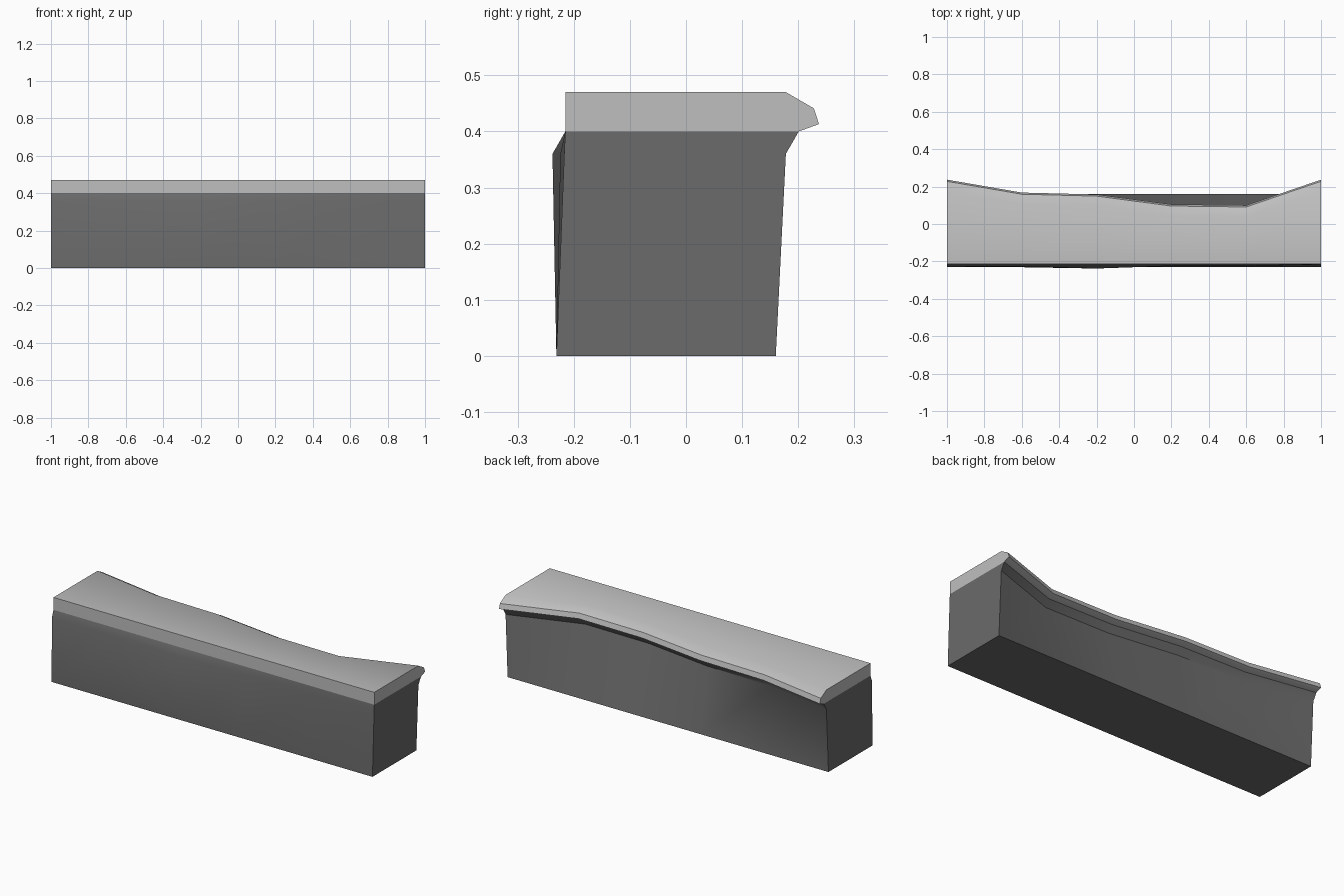
import bpy
import bmesh
import math

cube = bpy.data.objects.get("Cube")
if cube:
    bpy.data.objects.remove(cube, do_unlink=True)


def material(name, value):
    mat = bpy.data.materials.new(name)
    mat.use_nodes = True
    colour = (value, value, value, 1)
    mat.diffuse_color = colour
    mat.node_tree.nodes["Principled BSDF"].inputs["Base Color"].default_value = colour
    return mat


def loft(name, sections, mat):
    """Skin a row of matching cross-sections and close both ends."""
    bm = bmesh.new()
    rings = [[bm.verts.new(p) for p in section] for section in sections]
    for a, b in zip(rings, rings[1:]):
        for i in range(len(a)):
            j = (i + 1) % len(a)
            bm.faces.new((a[i], a[j], b[j], b[i]))
    bm.faces.new(rings[0])
    bm.faces.new(rings[-1])
    bmesh.ops.recalc_face_normals(bm, faces=bm.faces)
    mesh = bpy.data.meshes.new(name)
    bm.to_mesh(mesh)
    bm.free()
    mesh.materials.append(mat)
    obj = bpy.data.objects.new(name, mesh)
    bpy.context.collection.objects.link(obj)
    bpy.ops.object.select_all(action='DESELECT')
    obj.select_set(True)
    bpy.context.view_layer.objects.active = obj
    bpy.ops.object.shade_smooth_by_angle(angle=math.radians(35))
    return obj


# Stations along the ledge: x, lip reach at the back, front bulge
stations = [(-1, 0.237, -0.229), (-0.6, 0.168, -0.227), (-0.2, 0.158, -0.238),
            (0.2, 0.105, -0.224), (0.6, 0.10, -0.224), (1, 0.237, -0.217)]
base_front, base_back, cap_front = -0.231, 0.16, -0.215
shoulder, seam, top = 0.36, 0.40, 0.47

wall, cap = [], []
for x, lip, bulge in stations:
    # Rock wall with a neck tucked under the lip
    wall.append([(x, base_front, 0), (x, bulge, shoulder), (x, cap_front, seam),
                 (x, lip - 0.036, seam), (x, lip - 0.059, shoulder), (x, base_back, 0)])
    # Cap with a rounded overhanging lip
    cap.append([(x, cap_front, seam), (x, cap_front, top), (x, lip - 0.059, top),
                (x, lip - 0.009, 0.441), (x, lip, 0.413), (x, lip - 0.036, seam)])

loft("rock_wall", wall, material("dark grey rock", 0.145))
loft("ledge_cap", cap, material("light grey cap", 0.52))
